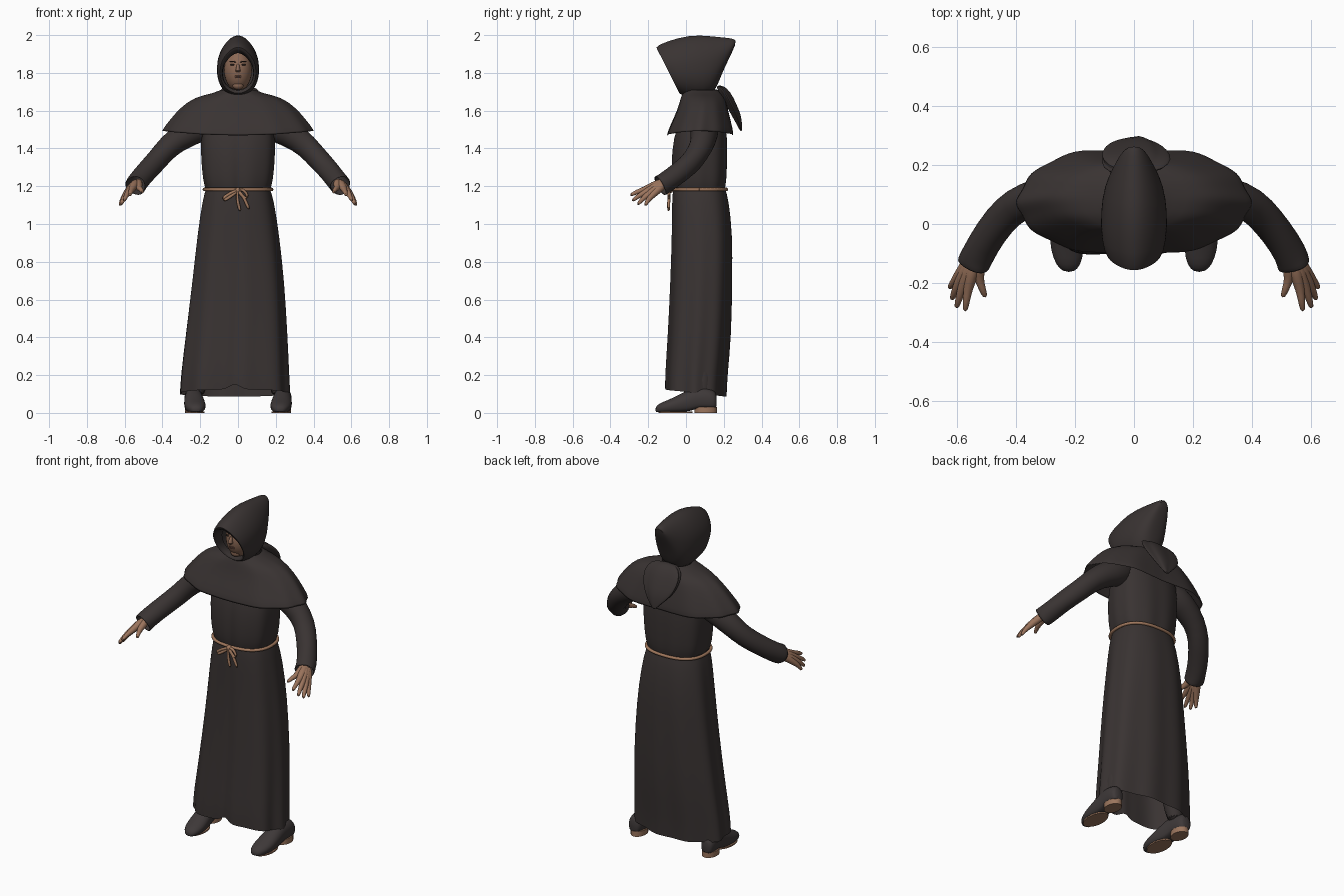
import bpy, bmesh, math
from mathutils import Vector as V

if "Cube" in bpy.data.objects:
    bpy.data.objects.remove(bpy.data.objects["Cube"])


def material(name, r, g, b):
    m = bpy.data.materials.new(name)
    m.use_nodes = True
    m.diffuse_color = (r, g, b, 1)
    bsdf = m.node_tree.nodes["Principled BSDF"]
    bsdf.inputs["Base Color"].default_value = (r, g, b, 1)
    bsdf.inputs["Roughness"].default_value = 0.9
    return m


CLOTH = material("dark cloth", 0.041, 0.033, 0.032)
LEATHER = material("shoe leather", 0.048, 0.04, 0.04)
SKIN = material("skin", 0.33, 0.175, 0.108)
FACE = material("face skin", 0.26, 0.14, 0.09)
ROPE = material("rope", 0.36, 0.19, 0.11)
SOLE = material("sole", 0.33, 0.18, 0.11)
BROW = material("brow", 0.04, 0.025, 0.02)
LIP = material("lip", 0.17, 0.08, 0.06)


def finish(name, bm, mat, subsurf=0, thick=0):
    bmesh.ops.recalc_face_normals(bm, faces=bm.faces)
    me = bpy.data.meshes.new(name)
    bm.to_mesh(me)
    bm.free()
    me.materials.append(mat)
    ob = bpy.data.objects.new(name, me)
    bpy.context.collection.objects.link(ob)
    if thick:
        mod = ob.modifiers.new("thickness", 'SOLIDIFY')
        mod.thickness = thick
    if subsurf:
        mod = ob.modifiers.new("smooth", 'SUBSURF')
        mod.levels = mod.render_levels = subsurf
    bpy.ops.object.select_all(action='DESELECT')
    ob.select_set(True)
    bpy.context.view_layer.objects.active = ob
    bpy.ops.object.shade_smooth_by_angle(angle=math.radians(50))


def loft(name, rings, mat, seg=24, caps=(True, True), shape=None, subsurf=1, thick=0):
    """Skin rings given as (centre, u, v); shape(angle, t, point) may adjust points."""
    bm = bmesh.new()
    rows = []
    for k, (c, u, v) in enumerate(rings):
        row = []
        for i in range(seg):
            a = 2 * math.pi * i / seg
            p = V(u) * math.cos(a) + V(v) * math.sin(a)
            if shape:
                p = shape(a, k / (len(rings) - 1), p)
            row.append(bm.verts.new(V(c) + p))
        rows.append(row)
    for lo, hi in zip(rows, rows[1:]):
        for i in range(seg):
            j = (i + 1) % seg
            bm.faces.new((lo[i], lo[j], hi[j], hi[i]))
    for cap, row in zip(caps, (rows[0], rows[-1])):
        if cap:
            bm.faces.new(row)
    finish(name, bm, mat, subsurf, thick)


def level(cx, cy, z, rx, ry):
    return ((cx, cy, z), (rx, 0, 0), (0, ry, 0))


def tube(name, pts, radii, mat, seg=10, caps=(True, True), subsurf=1, shape=None, thick=0):
    pts = [V(p) for p in pts]
    rings = []
    for i, (p, r) in enumerate(zip(pts, radii)):
        d = (pts[min(i + 1, len(pts) - 1)] - pts[max(i - 1, 0)]).normalized()
        u = d.cross(V((0.05, 0.1, 1))).normalized()
        rings.append((p, u * r, u.cross(d) * r))
    loft(name, rings, mat, seg, caps, shape, subsurf, thick)


def ball(name, loc, size, mat):
    bm = bmesh.new()
    bmesh.ops.create_uvsphere(bm, u_segments=20, v_segments=14, radius=1)
    for v in bm.verts:
        v.co = V([c * s + o for c, s, o in zip(v.co, size, loc)])
    finish(name, bm, mat)


def boxy(a, amount):
    return 1 + amount * math.sin(2 * a) ** 2


def front_groove(a, width):
    return math.exp(-((a - 1.5 * math.pi) / width) ** 2)


# Robe skirt: folds deepen towards the hem, which dips at the back
def skirt_folds(a, t, p):
    fold = 0.035 * math.cos(9 * a + 0.6) + 0.02 * math.sin(5 * a)
    q = p * (boxy(a, 0.07) + t * (fold - 0.08 * front_groove(a, 0.09)))
    if t > 0.95:
        q.z += -0.12 * p.y + 0.03 * front_groove(a, 0.12)
    return q


loft("robe_skirt", [level(0, 0.07, 1.19, 0.168, 0.137), level(0, 0.075, 1.13, 0.188, 0.15),
                    level(0, 0.085, 0.95, 0.215, 0.16), level(0, 0.08, 0.7, 0.242, 0.163),
                    level(-0.01, 0.07, 0.4, 0.268, 0.167), level(-0.018, 0.052, 0.2, 0.283, 0.163),
                    level(-0.018, 0.05, 0.105, 0.287, 0.16)],
     CLOTH, 72, (False, False), skirt_folds)


# Robe upper body, bloused above the belt
def torso_folds(a, t, p):
    return p * (boxy(a, 0.08) + (1 - t) * (0.015 * math.cos(10 * a) - 0.05 * front_groove(a, 0.09)))


loft("robe_torso", [level(0, 0.07, 1.18, 0.166, 0.134), level(0, 0.07, 1.22, 0.182, 0.144),
                    level(0, 0.07, 1.32, 0.192, 0.148), level(0, 0.075, 1.45, 0.198, 0.145),
                    level(0, 0.09, 1.58, 0.18, 0.115), level(0, 0.095, 1.66, 0.09, 0.08)],
     CLOTH, 72, (False, True), torso_folds)


# Shoulder cape with flat-ended sides and a wavy hem
def cape_shape(a, t, p):
    q = p.copy()
    q.y *= 1 + 0.2 * t * abs(math.sin(2 * a)) * (1 if p.y > 0 else 0.6)
    q *= 1 + 0.018 * t * math.cos(12 * a)
    q.z += 0.012 * t * math.cos(2 * a)
    return q


loft("shoulder_cape", [level(0, 0.08, 1.715, 0.085, 0.085), level(0, 0.085, 1.69, 0.125, 0.105),
                       level(0, 0.09, 1.668, 0.23, 0.118), level(0, 0.088, 1.61, 0.302, 0.132),
                       level(0, 0.08, 1.545, 0.356, 0.155), level(0, 0.072, 1.48, 0.402, 0.173)],
     CLOTH, 48, (False, False), cape_shape, thick=0.008)


# Hood: slanted rings from the folded-in rim back to the peaked tip
def hood_ring(ty, tz, by, bz, w):
    top, low = V((0, ty, tz)), V((0, by, bz))
    return ((top + low) / 2, (w, 0, 0), (top - low) / 2)


def hood_shape(a, t, p):
    q = p.copy()
    q.x *= 1 - 0.28 * (1 - t) * max(0, math.sin(a)) ** 2 + 0.1 * max(0, -math.sin(a))
    return q


loft("hood", [hood_ring(-0.07, 1.905, 0.0, 1.71, 0.08), hood_ring(-0.135, 1.91, -0.03, 1.71, 0.082),
              hood_ring(-0.174, 1.935, -0.042, 1.69, 0.094), hood_ring(-0.11, 1.965, -0.01, 1.68, 0.11),
              hood_ring(0.02, 2.004, 0.055, 1.665, 0.114), hood_ring(0.13, 1.995, 0.135, 1.675, 0.1),
              hood_ring(0.21, 1.987, 0.17, 1.74, 0.072), hood_ring(0.25, 1.982, 0.195, 1.81, 0.052),
              hood_ring(0.268, 1.97, 0.25, 1.92, 0.028)],
     CLOTH, 32, (False, True), hood_shape)


# Loose cloth hanging behind the neck
def drape_folds(a, t, p):
    return p * (1 + 0.1 * math.cos(5 * a))


loft("hood_drape", [level(0, 0.175, 1.735, 0.07, 0.02), level(0, 0.205, 1.70, 0.115, 0.03),
                    level(0, 0.235, 1.64, 0.117, 0.028), level(0, 0.265, 1.58, 0.09, 0.025),
                    level(0.01, 0.282, 1.53, 0.045, 0.014), level(0.01, 0.293, 1.49, 0.008, 0.006)],
     CLOTH, 30, shape=drape_folds)

# Head and facial features
ball("head", (0, 0.018, 1.815), (0.074, 0.085, 0.112), FACE)
loft("neck", [level(0, 0.07, 1.62, 0.06, 0.06), level(0, 0.06, 1.79, 0.055, 0.055)], FACE, 16)
loft("nose", [level(0, -0.062, 1.85, 0.007, 0.008), level(0, -0.071, 1.83, 0.009, 0.012),
              level(0, -0.074, 1.812, 0.015, 0.018), level(0, -0.067, 1.803, 0.011, 0.01)], FACE, 12)
ball("chin", (0, -0.022, 1.735), (0.03, 0.025, 0.024), FACE)
ball("upper_lip", (0, -0.061, 1.783), (0.02, 0.006, 0.003), LIP)
ball("lower_lip", (0, -0.058, 1.775), (0.016, 0.007, 0.003), LIP)
for s, side in ((1, "left"), (-1, "right")):
    ball(side + "_eye", (s * 0.03, -0.058, 1.843), (0.012, 0.006, 0.004), BROW)
    tube(side + "_brow", [(s * 0.01, -0.065, 1.856), (s * 0.03, -0.061, 1.863), (s * 0.052, -0.041, 1.857)],
         (0.003, 0.004, 0.002), BROW, 8)

# Arms, hands, legs and shoes on both sides
WRIST = (0.53, -0.09, 1.232)
FINGERS = {  # knuckle, tip
    "thumb": ((0.525, -0.19, 1.19), (0.503, -0.25, 1.165)),
    "index": ((0.563, -0.222, 1.18), (0.573, -0.298, 1.15)),
    "middle": ((0.583, -0.218, 1.165), (0.603, -0.287, 1.12)),
    "ring": ((0.597, -0.205, 1.152), (0.619, -0.258, 1.1)),
    "little": ((0.602, -0.185, 1.145), (0.627, -0.218, 1.095)),
}


def sleeve_folds(a, t, p):
    return p * (1 + 0.05 * math.sin(3 * a + 14 * t))


def shoe_shape(a, t, p):
    q = p.copy()
    if p.z < 0:
        q.x /= max(0.1, abs(math.cos(a))) ** 0.6
    return q


for s, side in ((1, "left"), (-1, "right")):
    def flip(*p):
        return V((p[0] * s, p[1], p[2]))

    tube(side + "_sleeve", [flip(0.13, 0.1, 1.54), flip(0.27, 0.1, 1.483), flip(0.37, 0.082, 1.41),
                            flip(0.425, 0.045, 1.343), flip(0.487, -0.028, 1.277), flip(0.532, -0.105, 1.22),
                            flip(0.543, -0.138, 1.202)],
         (0.083, 0.074, 0.062, 0.059, 0.056, 0.056, 0.057), CLOTH, 24, (True, False),
         shape=sleeve_folds, thick=0.006)
    for finger, (knuckle, tip) in FINGERS.items():
        k, e = flip(*knuckle), flip(*tip)
        w = flip(*WRIST).lerp(k, 0.15)
        bend = k.lerp(e, 0.5) + V((0, 0, 0.006))
        tube(f"{side}_{finger}_finger", [w, w.lerp(k, 0.6) + V((0, 0, 0.004)), k, bend, e],
             (0.026, 0.023, 0.0165, 0.0125, 0.009), SKIN)

    tube(side + "_leg", [flip(0.13, 0.08, 0.6), flip(0.2, 0.09, 0.25), flip(0.225, 0.09, 0.07)],
         (0.075, 0.058, 0.05), CLOTH, 16)
    # Shoe sections run from toe to heel: y, half width, underside, top
    shoe = [(-0.163, 0.018, 0.003, 0.03), (-0.14, 0.042, 0.003, 0.052), (-0.09, 0.057, 0.003, 0.07),
            (-0.03, 0.056, 0.003, 0.1), (0.03, 0.05, 0.01, 0.13), (0.06, 0.047, 0.024, 0.135),
            (0.1, 0.046, 0.024, 0.135), (0.15, 0.04, 0.024, 0.12), (0.163, 0.024, 0.026, 0.095)]

    def shoe_x(y):
        return s * (0.221 + 0.07 * (y + 0.16))

    loft(side + "_shoe", [((shoe_x(y), y, (lo + hi) / 2), (w, 0, 0), (0, 0, (hi - lo) / 2))
                          for y, w, lo, hi in shoe], LEATHER, 20, shape=shoe_shape)
    for part, y0, y1, w, h in (("sole", -0.145, 0.035, 0.05, 0.008), ("heel", 0.045, 0.163, 0.042, 0.032)):
        x, y, ry = shoe_x((y0 + y1) / 2), (y0 + y1) / 2, (y1 - y0) / 2
        loft(f"{side}_{part}", [level(x, y, z, w, ry) for z in (0, h)], SOLE, 24, subsurf=0)

# Rope belt with a bow knot and hanging ends
belt = [(0.179 * math.cos(a) * boxy(a, 0.07), 0.07 + 0.145 * math.sin(a) * boxy(a, 0.07), 1.183)
        for a in (i * math.pi / 24 for i in range(49))]
tube("rope_belt", belt, [0.009] * 49, ROPE, 8, subsurf=0)
ball("rope_knot", (0, -0.083, 1.178), (0.018, 0.014, 0.015), ROPE)
strands = {
    "rope_loop_right": [(0, 1.18), (-0.04, 1.165), (-0.085, 1.135), (-0.075, 1.122), (-0.04, 1.145), (0, 1.175)],
    "rope_loop_left": [(0, 1.18), (0.03, 1.185), (0.055, 1.145), (0.045, 1.13), (0.02, 1.15), (0, 1.175)],
    "rope_end_right": [(0, 1.18), (-0.005, 1.15), (0.0, 1.11), (0.012, 1.065)],
    "rope_end_left": [(0, 1.18), (0.025, 1.15), (0.04, 1.12), (0.06, 1.075)],
}
for name, pts in strands.items():
    tube(name, [(x, -0.09 - 0.02 * (1.18 - z), z) for x, z in pts], [0.009] * len(pts), ROPE, 8)
